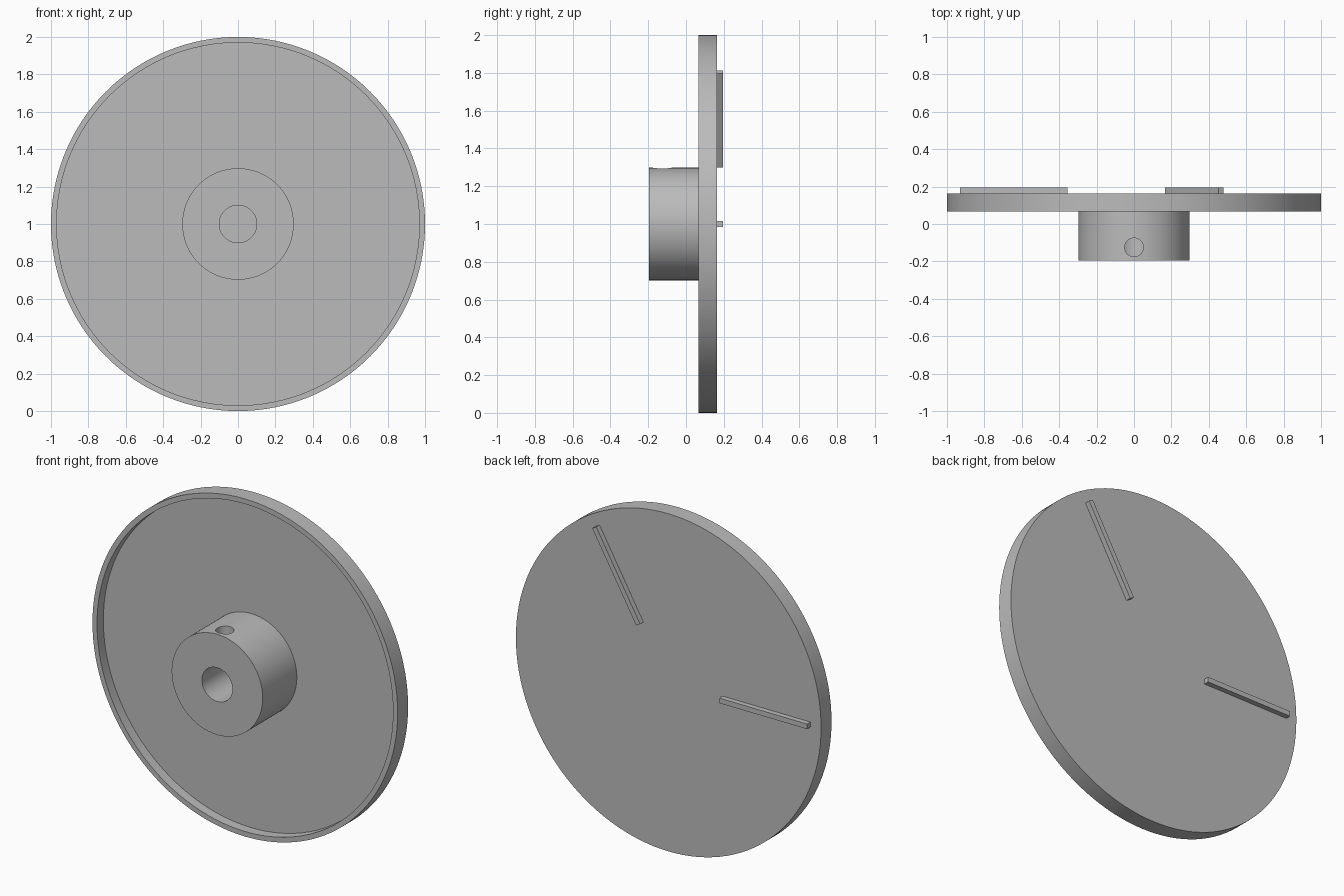
import bpy
import math
from mathutils import Matrix, Vector

cube = bpy.data.objects.get("Cube")
if cube:
    bpy.data.objects.remove(cube, do_unlink=True)

# Shared plain grey
grey = bpy.data.materials.new("plain grey")
grey.use_nodes = True
colour = (0.5, 0.5, 0.5, 1)
grey.diffuse_color = colour
grey.node_tree.nodes["Principled BSDF"].inputs["Base Color"].default_value = colour

CENTRE = Vector((0, 0, 1))
SEGMENTS = 128
FRONT, RIM, FLOOR, BACK, TIP = -0.195, 0.066, 0.125, 0.164, 0.195


def activate(obj):
    bpy.ops.object.select_all(action="DESELECT")
    obj.select_set(True)
    bpy.context.view_layer.objects.active = obj


def finish(obj):
    activate(obj)
    bpy.ops.object.shade_smooth_by_angle(angle=math.radians(30))


def lathe(name, profile):
    """Turn (radius, y) points around the y axis; radius 0 becomes a pole."""
    verts, rings = [], []
    for radius, y in profile:
        count = SEGMENTS if radius else 1
        start = len(verts)
        for i in range(count):
            a = math.tau * i / SEGMENTS
            verts.append(CENTRE + Vector((radius * math.cos(a), y, radius * math.sin(a))))
        rings.append([start + i % count for i in range(SEGMENTS + 1)])
    faces = []
    for a, b in zip(rings, rings[1:]):
        for i in range(SEGMENTS):
            corners = (a[i], a[i + 1], b[i + 1], b[i])
            faces.append(tuple(dict.fromkeys(corners)))
    mesh = bpy.data.meshes.new(name)
    mesh.from_pydata(verts, [], faces)
    obj = bpy.data.objects.new(name, mesh)
    bpy.context.collection.objects.link(obj)
    mesh.materials.append(grey)
    activate(obj)
    bpy.ops.object.mode_set(mode="EDIT")
    bpy.ops.mesh.select_all(action="SELECT")
    bpy.ops.mesh.normals_make_consistent(inside=False)
    bpy.ops.object.mode_set(mode="OBJECT")
    return obj


# Dished disc with a thin rim
disc = lathe("disc", [(0, FLOOR), (0.97, FLOOR), (0.97, RIM),
                      (1, RIM), (1, BACK), (0, BACK)])
finish(disc)

# Hub with a blind bore
hub = lathe("hub", [(0, FLOOR), (0.1, FLOOR), (0.1, FRONT),
                    (0.298, FRONT), (0.298, FLOOR), (0, FLOOR + 0.01)])

# Set screw hole from the top of the hub into the bore
bpy.ops.mesh.primitive_cylinder_add(vertices=48, radius=0.05, depth=0.35,
                                    location=(0, -0.125, 1.215))
cutter = bpy.context.object
cutter.name = "screw_hole_cutter"
cutter.hide_render = True
cutter.data.materials.append(grey)
activate(hub)
cut = hub.modifiers.new("screw hole", "BOOLEAN")
cut.operation = "DIFFERENCE"
cut.solver = "EXACT"
cut.object = cutter
bpy.ops.object.modifier_apply(modifier=cut.name)
bpy.data.objects.remove(cutter, do_unlink=True)
finish(hub)

# Two radial bars on the back
INNER, OUTER, WIDTH = 0.355, 0.93, 0.03
for name, degrees in (("side_bar", 180), ("upper_bar", 60)):
    bpy.ops.mesh.primitive_cube_add(size=1)
    bar = bpy.context.object
    bar.name = name
    depth = TIP - BACK + 0.01
    shape = (Matrix.Translation(CENTRE)
             @ Matrix.Rotation(-math.radians(degrees), 4, "Y")
             @ Matrix.Translation(((INNER + OUTER) / 2, TIP - depth / 2, 0))
             @ Matrix.Diagonal((OUTER - INNER, depth, WIDTH, 1)))
    bar.data.transform(shape)
    bar.data.materials.append(grey)
